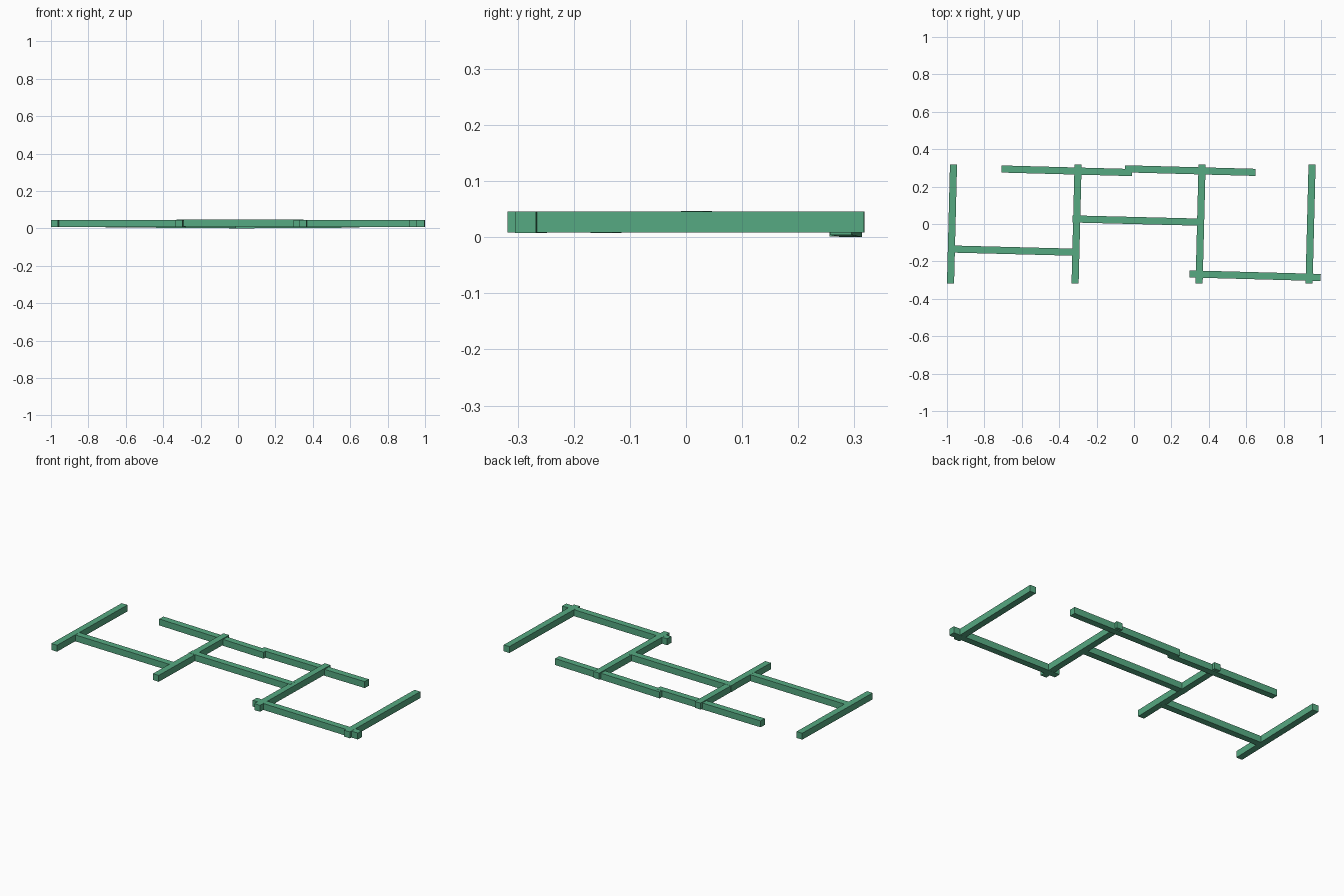
import bpy
from mathutils import Matrix, Vector

cube = bpy.data.objects.get("Cube")
if cube:
    bpy.data.objects.remove(cube, do_unlink=True)

green = bpy.data.materials.new("fence_green")
green.use_nodes = True
colour = (0.093, 0.40, 0.222, 1)
green.diffuse_color = colour
green.node_tree.nodes["Principled BSDF"].inputs["Base Color"].default_value = colour

WIDTH = 0.038


def beam(name, start, end):
    """Square timber whose centre line runs from start to end."""
    a, b = Vector(start), Vector(end)
    along = (b - a).normalized()
    side = Vector((0, 0, 1)).cross(along).normalized()
    up = along.cross(side)
    bpy.ops.mesh.primitive_cube_add(size=1)
    ob = bpy.context.object
    ob.name = name
    axes = Matrix((along * (b - a).length, side * WIDTH, up * WIDTH)).transposed()
    ob.data.transform(Matrix.Translation((a + b) / 2) @ axes.to_4x4())
    ob.data.materials.append(green)
    return ob


# Four parallel posts, all leaning slightly the same way
for i, x in enumerate((-0.973, -0.307, 0.356, 0.944)):
    beam(f"post_{i + 1}", (x - 0.008, -0.318, 0.027), (x + 0.008, 0.318, 0.027))

# Cross rails between the posts
beam("left_rail", (-0.97, -0.134, 0.0265), (-0.313, -0.151, 0.0265))
beam("middle_rail", (-0.328, 0.027, 0.028), (0.35, 0.01, 0.028))
beam("front_rail", (0.297, -0.267, 0.0265), (0.998, -0.286, 0.0265))

# Two overlapping rails along the back, set slightly lower
beam("back_rail_a", (-0.708, 0.294, 0.024), (-0.011, 0.275, 0.020))
beam("back_rail_b", (-0.048, 0.295, 0.019), (0.65, 0.276, 0.023))
